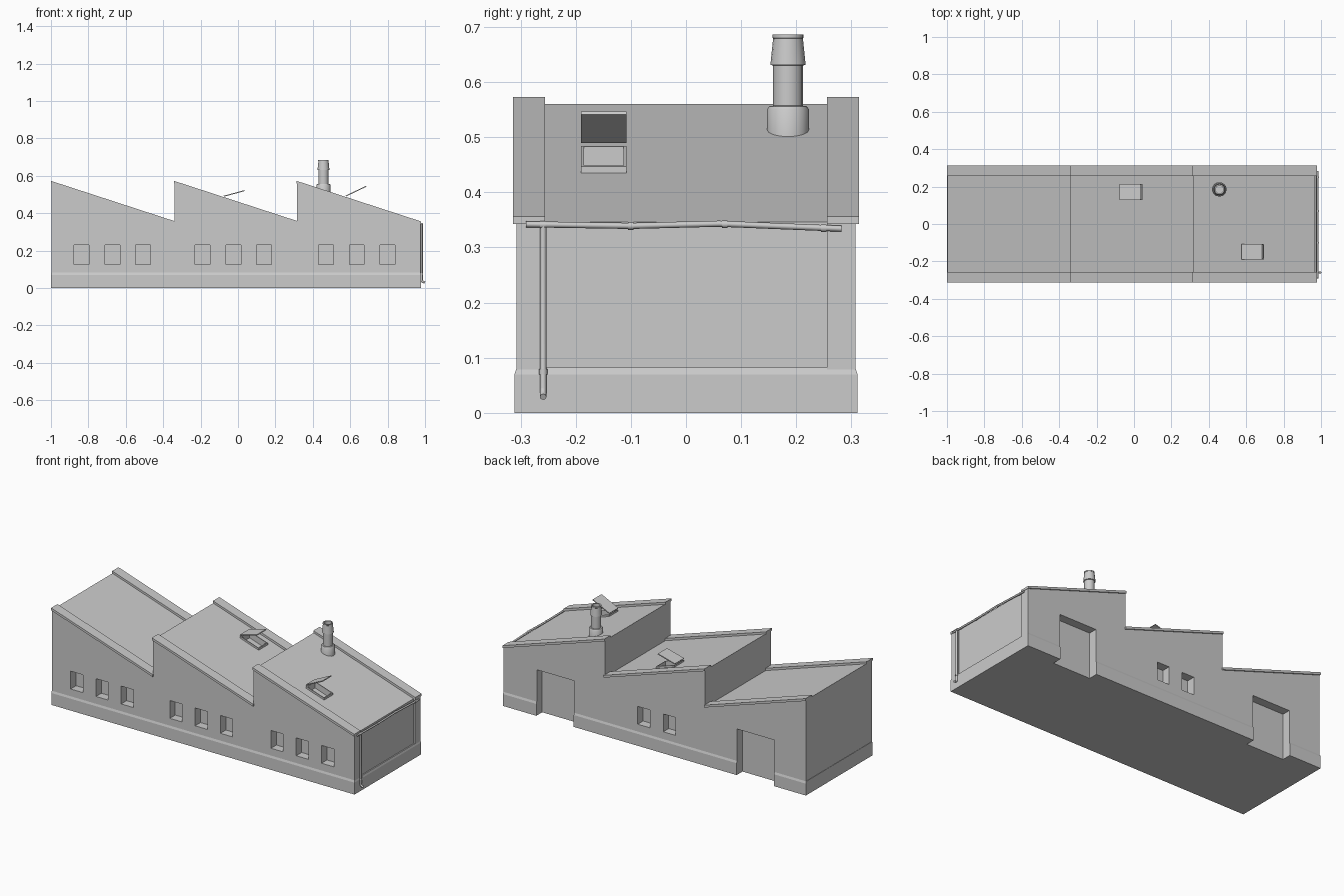
import bpy, bmesh, math
from mathutils import Vector

if "Cube" in bpy.data.objects:
    bpy.data.objects.remove(bpy.data.objects["Cube"])

PEAKS = (-0.998, -0.34, 0.315)      # left edge of each roof tooth
END = 0.975
SLOPE = -0.215 / 0.655


def finish(name, bm):
    bmesh.ops.recalc_face_normals(bm, faces=bm.faces)
    me = bpy.data.meshes.new(name)
    bm.to_mesh(me)
    bm.free()
    ob = bpy.data.objects.new(name, me)
    bpy.context.collection.objects.link(ob)
    return ob


def extrude_profile(name, pts, y0, y1):
    """Extrude an x-z outline along y."""
    bm = bmesh.new()
    f = bm.faces.new([bm.verts.new((x, y0, z)) for x, z in pts])
    r = bmesh.ops.extrude_face_region(bm, geom=[f])
    vs = [v for v in r['geom'] if isinstance(v, bmesh.types.BMVert)]
    bmesh.ops.translate(bm, verts=vs, vec=(0, y1 - y0, 0))
    return finish(name, bm)


def boxes(name, items):
    """One mesh of several (x0, x1, y0, y1, z0, z1) boxes."""
    bm = bmesh.new()
    for x0, x1, y0, y1, z0, z1 in items:
        vs = bmesh.ops.create_cube(bm, size=1)['verts']
        for v in vs:
            v.co = ((x0 + x1) / 2 + v.co.x * (x1 - x0),
                    (y0 + y1) / 2 + v.co.y * (y1 - y0),
                    (z0 + z1) / 2 + v.co.z * (z1 - z0))
    return finish(name, bm)


def apply_mods(ob):
    bpy.context.view_layer.objects.active = ob
    for m in list(ob.modifiers):
        bpy.ops.object.modifier_apply(modifier=m.name)


def cut(ob, cutter):
    m = ob.modifiers.new("cut", 'BOOLEAN')
    m.operation = 'DIFFERENCE'
    m.solver = 'EXACT'
    m.object = cutter
    apply_mods(ob)


def lathe(name, profile, loc, n=16):
    bm = bmesh.new()
    rings = [[bm.verts.new((loc[0] + r * math.cos(2 * math.pi * i / n),
                            loc[1] + r * math.sin(2 * math.pi * i / n), z))
              for i in range(n)] for r, z in profile]
    for a, b in zip(rings, rings[1:]):
        for i in range(n):
            j = (i + 1) % n
            bm.faces.new((a[i], a[j], b[j], b[i]))
    bm.faces.new(rings[0])
    bm.faces.new(rings[-1])
    return finish(name, bm)


def pipe(name, pts, r):
    cu = bpy.data.curves.new(name, 'CURVE')
    cu.dimensions = '3D'
    cu.bevel_depth = r
    cu.bevel_resolution = 2
    cu.use_fill_caps = True
    sp = cu.splines.new('POLY')
    sp.points.add(len(pts) - 1)
    for p, c in zip(sp.points, pts):
        p.co = (*c, 1)
    ob = bpy.data.objects.new(name, cu)
    bpy.context.collection.objects.link(ob)
    return ob


def sawtooth(end, top, bottom):
    edges = list(PEAKS) + [end]
    pts = [(PEAKS[0], bottom)]
    for a, b in zip(edges, edges[1:]):
        pts += [(a, top), (b, top + SLOPE * (b - a))]
    return pts + [(end, bottom)]


# Core with sawtooth roof, and two side walls
core = extrude_profile("building_core", sawtooth(0.967, 0.56, 0.01), -0.2565, 0.2565)
front = extrude_profile("front_wall", sawtooth(END, 0.562, 0.01), -0.307, -0.256)
back = extrude_profile("back_wall", sawtooth(END, 0.562, 0.01), 0.256, 0.307)

# Plinth with softened upper edge
bm = bmesh.new()
levels = [(0, 0.311), (0.07, 0.311), (0.082, 0.307)]
rings = [[bm.verts.new(c) for c in ((-1, -h, z), (h + 0.667, -h, z), (h + 0.667, h, z), (-1, h, z))]
         for z, h in levels]
for a, b in zip(rings, rings[1:]):
    for i in range(4):
        bm.faces.new((a[i], a[(i + 1) % 4], b[(i + 1) % 4], b[i]))
bm.faces.new(rings[0])
bm.faces.new(rings[-1])
plinth = finish("plinth", bm)

# Window and door openings
front_x = [c + d for c in (-0.672, -0.025, 0.635) for d in (-0.165, 0, 0.165)]
win = lambda x, y0, y1: (x - 0.04, x + 0.04, y0, y1, 0.125, 0.23)
cutters = [boxes("front_windows_cutter", [win(x, -0.4, -0.25) for x in front_x]),
           boxes("back_openings_cutter",
                 [win(x, 0.25, 0.4) for x in (-0.107, 0.06)] +
                 [(x - 0.122, x + 0.122, 0.25, 0.4, -0.1, 0.27) for x in (-0.67, 0.637)]),
           boxes("plinth_door_cutter",
                 [(x - 0.122, x + 0.122, 0.2565, 0.4, -0.1, 0.27) for x in (-0.67, 0.637)])]
for ob, c in zip((front, back, plinth), cutters):
    cut(ob, c)

# Sloping coping strips over the side walls
for side, s in (("front", -1), ("back", 1)):
    for i, a in enumerate(PEAKS):
        b = (list(PEAKS) + [END])[i + 1]
        z0, z1 = 0.573, 0.573 + SLOPE * (b - a)
        extrude_profile(f"{side}_coping_{i + 1}",
                        [(a - 0.002, z0), (b + 0.003, z1), (b + 0.003, z1 - 0.014), (a - 0.002, z0 - 0.014)],
                        s * 0.2555, s * 0.314)

# Roof hatches: opening, raised frame and propped lid
hatches = [(-0.07, 0.04, 0.128, 0.213, 0.56 + SLOPE * 0.27, 0.030),
           (0.582, 0.69, -0.19, -0.108, 0.56 + SLOPE * 0.267, 0.052)]
for i, (x0, x1, y0, y1, z, rise) in enumerate(hatches):
    w = x1 - x0
    zb = z + SLOPE * w
    c = extrude_profile("hatch_cutter", [(x0, z + .03), (x1, zb + .03), (x1, zb - .025), (x0, z - .025)],
                        y0 + 0.005, y1 - 0.005)
    cut(core, c)
    cutters.append(c)
    frame = extrude_profile(f"hatch_frame_{i + 1}",
                            [(x0 - .005, z + .012), (x1 + .005, zb + .01), (x1 + .005, zb - .01), (x0 - .005, z - .01)], y0, y1)
    cut(frame, c)
    zt = z + 0.017
    extrude_profile(f"hatch_lid_{i + 1}",
                    [(x0 - .005, zt), (x1 - .004, zt + rise), (x1 - .006, zt + rise + .005), (x0 - .007, zt + .005)], y0, y1)
for c in cutters:
    bpy.data.objects.remove(c)

# Chimney with flared base and open cowl
chimney = lathe("chimney", [(0.038, 0.495), (0.038, 0.55), (0.034, 0.556), (0.027, 0.557),
                            (0.027, 0.63), (0.032, 0.631), (0.027, 0.679), (0.028, 0.680),
                            (0.028, 0.686), (0.021, 0.686), (0.021, 0.64)], (0.457, 0.185))

# Gutter pipe, collars and downpipe with bottom elbow
pipe("gutter", [(0.982, -0.29, 0.342), (0.982, -0.1, 0.339), (0.982, 0.06, 0.343), (0.982, 0.282, 0.334)], 0.0055)
for i, (y, z) in enumerate(((-0.26, 0.341), (-0.1, 0.339), (0.07, 0.342), (0.25, 0.335))):
    pipe(f"gutter_collar_{i + 1}", [(0.982, y - 0.005, z), (0.982, y + 0.005, z)], 0.007)
pipe("downpipe", [(0.982, -0.259, 0.341), (0.982, -0.259, 0.045), (0.985, -0.259, 0.036), (0.999, -0.259, 0.029)], 0.006)
pipe("downpipe_collar", [(0.982, -0.259, 0.07), (0.982, -0.259, 0.08)], 0.0075)

# Smooth only the round chimney, keep the building crisp
bpy.ops.object.select_all(action='DESELECT')
chimney.select_set(True)
bpy.context.view_layer.objects.active = chimney
bpy.ops.object.shade_smooth_by_angle(angle=math.radians(35))
